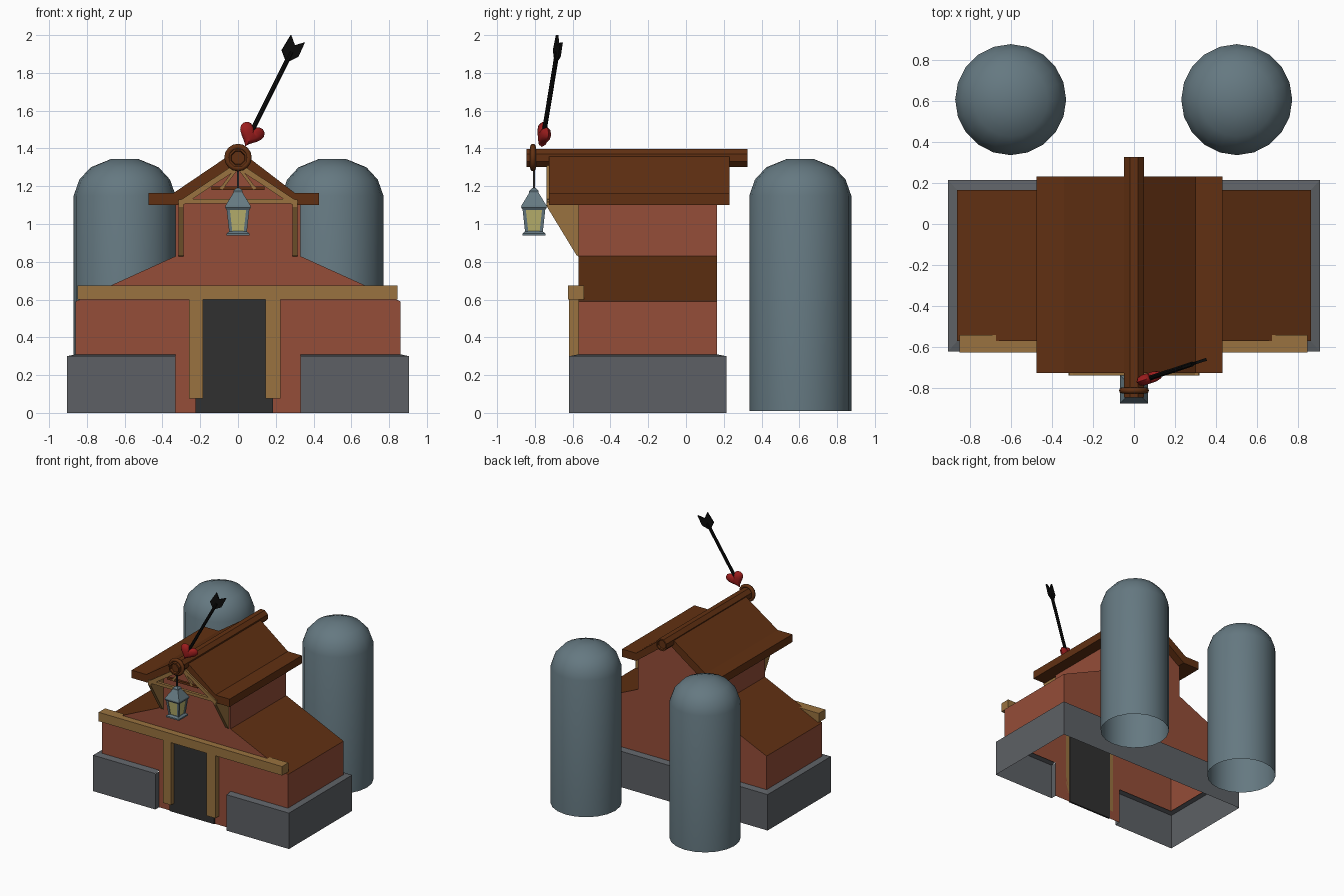
import bpy, bmesh, math
from mathutils import Vector

if "Cube" in bpy.data.objects:
    bpy.data.objects.remove(bpy.data.objects["Cube"])

COL = dict(red=(.30, .075, .04), brown=(.12, .03, .006), tan=(.32, .17, .05), steel=(.13, .19, .22),
           stone=(.11, .118, .13), dark=(.03, .03, .03), black=(.004, .004, .004),
           heart=(.33, .012, .012), glass=(.5, .46, .16))
MATS = {}
for k, c in COL.items():
    MATS[k] = bpy.data.materials.new(k)
    MATS[k].diffuse_color = (*c, 1)


def make(name, verts, faces, *mats, idx=None, smooth=None):
    me = bpy.data.meshes.new(name)
    me.from_pydata([tuple(v) for v in verts], [], faces)
    for m in mats:
        me.materials.append(MATS[m])
    if idx:
        for p, i in zip(me.polygons, idx):
            p.material_index = i
    bm = bmesh.new()
    bm.from_mesh(me)
    bmesh.ops.recalc_face_normals(bm, faces=bm.faces)
    bmesh.ops.triangulate(bm, faces=[f for f in bm.faces if len(f.verts) > 4])
    bm.to_mesh(me)
    bm.free()
    ob = bpy.data.objects.new(name, me)
    bpy.context.collection.objects.link(ob)
    if smooth:
        bpy.ops.object.select_all(action='DESELECT')
        ob.select_set(True)
        bpy.context.view_layer.objects.active = ob
        bpy.ops.object.shade_smooth_by_angle(angle=math.radians(smooth))
    return ob


def loft(name, rings, mat, cap0=True, cap1=True, smooth=None, closed=False):
    n = len(rings[0])
    m = len(rings)
    faces = [(r * n + i, r * n + (i + 1) % n, (r + 1) % m * n + (i + 1) % n, (r + 1) % m * n + i)
             for r in range(m if closed else m - 1) for i in range(n)]
    if cap0 and not closed:
        faces.append(tuple(range(n)))
    if cap1 and not closed:
        faces.append(tuple(range((m - 1) * n, m * n)))
    return make(name, [v for r in rings for v in r], faces, mat, smooth=smooth)


def prism(name, pts, y0, y1, mat):
    # x-z outline pushed along y
    return loft(name, [[(x, y, z) for x, z in pts] for y in (y0, y1)], mat)


def box(name, x0, x1, y0, y1, z0, z1, mat):
    return prism(name, [(x0, z0), (x1, z0), (x1, z1), (x0, z1)], y0, y1, mat)


def bar(name, p, q, w, y0, y1, mat):
    a, b = Vector(p), Vector(q)
    d = (b - a).normalized() * w / 2
    n = Vector((-d.y, d.x))
    return prism(name, [a + n, a - n, b - n, b + n], y0, y1, mat)


def circle(c, r, n, axis='z', off=0.0):
    out = []
    for i in range(n):
        t = 2 * math.pi * i / n + off
        a, b = r * math.cos(t), r * math.sin(t)
        out.append((c[0] + a, c[1] + b, c[2]) if axis == 'z' else (c[0] + a, c[1], c[2] + b))
    return out


# silos, open underneath
for side, x in (("left", -.6), ("right", .5)):
    prof = [(.27, .01), (.27, 1.15), (.24, 1.235), (.18, 1.3), (.07, 1.345)]
    loft(side + "_silo", [circle((x, .605, z), r, 20) for r, z in prof],
         'steel', cap0=False, smooth=35)

# stone footing with a gap for the doorway
outer = [(.33, -.57), (.33, -.62), (.905, -.62), (.905, .215)]
inner = [(.33, -.57), (.33, -.57), (.86, -.57), (.86, .165)]
outer += [(-x, y) for x, y in reversed(outer)]
inner += [(-x, y) for x, y in reversed(inner)]
n = len(outer)
verts = [(x, y, 0) for x, y in outer] + [(x, y, .3) for x, y in outer] + [(x, y, .31) for x, y in inner]
make("stone_footing", verts, [(r * n + i, r * n + i + 1, (r + 1) * n + i + 1, (r + 1) * n + i)
     for r in (0, 1) for i in range(n - 1) if not (r and i in (0, n - 2))], 'stone')

# barn shell: walls, brown lower roof slopes, open underneath
top = [(.86, .30), (.86, .59), (.33, .83), (.33, 1.13), (0, 1.34),
       (-.33, 1.13), (-.33, .83), (-.86, .59), (-.86, .30)]
door = [(-.33, .3), (-.33, 0), (-.225, 0), (-.225, .6), (.185, .6), (.185, 0), (.33, 0), (.33, .3)]
n = len(top)
verts = [(x, -.57, z) for x, z in top + door] + [(x, .165, z) for x, z in top]
b = n + len(door)
faces = [tuple(range(b)), tuple(range(b, b + n))]
faces += [(i, i + 1, b + i + 1, b + i) for i in range(n - 1)]
barn = make("barn_walls", verts, faces, 'red', 'brown',
            idx=[0, 0] + [1 if i in (1, 6) else 0 for i in range(n - 1)])

# door with frame
box("door_panel", -.225, .185, -.58, -.565, 0, .6, 'dark')
box("left_door_post", -.26, -.185, -.62, -.57, .075, .6, 'tan')
box("right_door_post", .145, .225, -.62, -.57, .075, .6, 'tan')
box("front_beam", -.85, .845, -.625, -.54, .6, .675, 'tan')

# upper roof with flared eaves
prism("upper_roof", [(-.475, 1.165), (-.34, 1.165), (0, 1.395), (.30, 1.165), (.43, 1.165),
                     (.43, 1.1), (.30, 1.1), (0, 1.325), (-.32, 1.1), (-.475, 1.1)],
      -.725, .23, 'brown')

# ridge pole and its end ring
loft("ridge_pole", [circle((0, y, 1.35), r, 8, 'y', math.pi / 8) for y, r in
                    ((-.825, .03), (-.825, .036), (-.845, .04), (-.845, .052), (.325, .052),
                     (.325, .04), (.31, .036), (.31, .03))], 'brown')
rings = []
for i in range(8):
    t = 2 * math.pi * i / 8
    rings.append(circle((0, -.81 + .015 * math.sin(t), 1.352), .058 + .015 * math.cos(t), 16, 'y'))
loft("ridge_ring", rings, 'brown', closed=True, smooth=60)

# gable truss
for s in (-1, 1):
    side = "left" if s < 0 else "right"
    bar(side + "_truss_rafter", (s * .31, 1.105), (0, 1.31), .03, -.738, -.71, 'tan')
    bar(side + "_truss_brace", (s * .01, 1.29), (s * .09, 1.185), .016, -.735, -.715, 'tan')
    # triangular side bracket
    tri = [(-.735, 1.13), (-.565, 1.13), (-.565, .825), (-.58, .835), (-.735, 1.09)]
    loft(side + "_bracket", [[(s * x, y, z) for y, z in tri] for x in (.288, .315)], 'tan')
bar("truss_tie", (-.3, 1.12), (.3, 1.12), .025, -.736, -.712, 'tan')
bar("truss_collar", (-.14, 1.19), (.14, 1.19), .018, -.734, -.714, 'brown')


# lantern, square and tapered
def square(h, z):
    return circle((0, LY, z), h * math.sqrt(2), 4, 'z', math.pi / 4)


LY = -.805
loft("lantern_base", [square(h, z) for h, z in ((.06, .938), (.06, .95), (.045, .962))], 'steel')
loft("lantern_glass", [square(.04, .96), square(.055, 1.085)], 'glass')
loft("lantern_cap", [square(h, z) for h, z in
     ((.06, 1.075), (.068, 1.088), (.066, 1.098), (.025, 1.165), (.025, 1.175), (.01, 1.19))], 'steel')
for i, (sx, sy) in enumerate(((1, 1), (1, -1), (-1, 1), (-1, -1))):
    loft("lantern_corner_%d" % i, [circle((sx * h, LY + sy * h, z), .012, 4, 'z', math.pi / 4)
                                   for h, z in ((.038, .955), (.053, 1.09))], 'steel')
box("lantern_hanger", -.005, .005, LY - .005, LY + .005, 1.185, 1.3, 'dark')


# heart and arrow lie in one upright plane, turned about z
def tilt(x, z, d=0.0):
    return (x - .31 * d, -.755 + .33 * (x - .06) + .95 * d, z)


rings = []
ca, sa = math.cos(-.45), math.sin(-.45)
for d, k in ((-.026, .45), (-.019, .8), (0, 1), (.019, .8), (.026, .45)):
    ring = []
    for i in range(24):
        t = 2 * math.pi * i / 24
        u = 16 * math.sin(t) ** 3 / 235 * k
        v = (13 * math.cos(t) - 5 * math.cos(2 * t) - 2 * math.cos(3 * t) - math.cos(4 * t) + 2) / 225 * k
        ring.append(tilt(.065 + u * ca - v * sa, 1.468 + u * sa + v * ca, d))
    rings.append(ring)
loft("heart", rings, 'heart', smooth=50)

a, c = Vector(tilt(.065, 1.475)), Vector(tilt(.282, 1.91))
ax = (c - a).normalized()
p = ax.orthogonal().normalized()
q = ax.cross(p)
loft("arrow_shaft", [[e + .0125 * (p * math.cos(t * math.pi / 4) + q * math.sin(t * math.pi / 4))
                      for t in range(8)] for e in (a, c)], 'black')
fletch = [(.257, 1.855), (.232, 1.92), (.28, 2.0), (.30, 1.945), (.353, 1.962), (.318, 1.885)]
loft("arrow_fletching", [[tilt(x, z, d) for x, z in fletch] for d in (-.007, .007)], 'black')

for m in bpy.data.materials:
    if m.users and not m.is_grease_pencil:
        m.use_nodes = True
        m.node_tree.nodes["Principled BSDF"].inputs["Base Color"].default_value = m.diffuse_color
